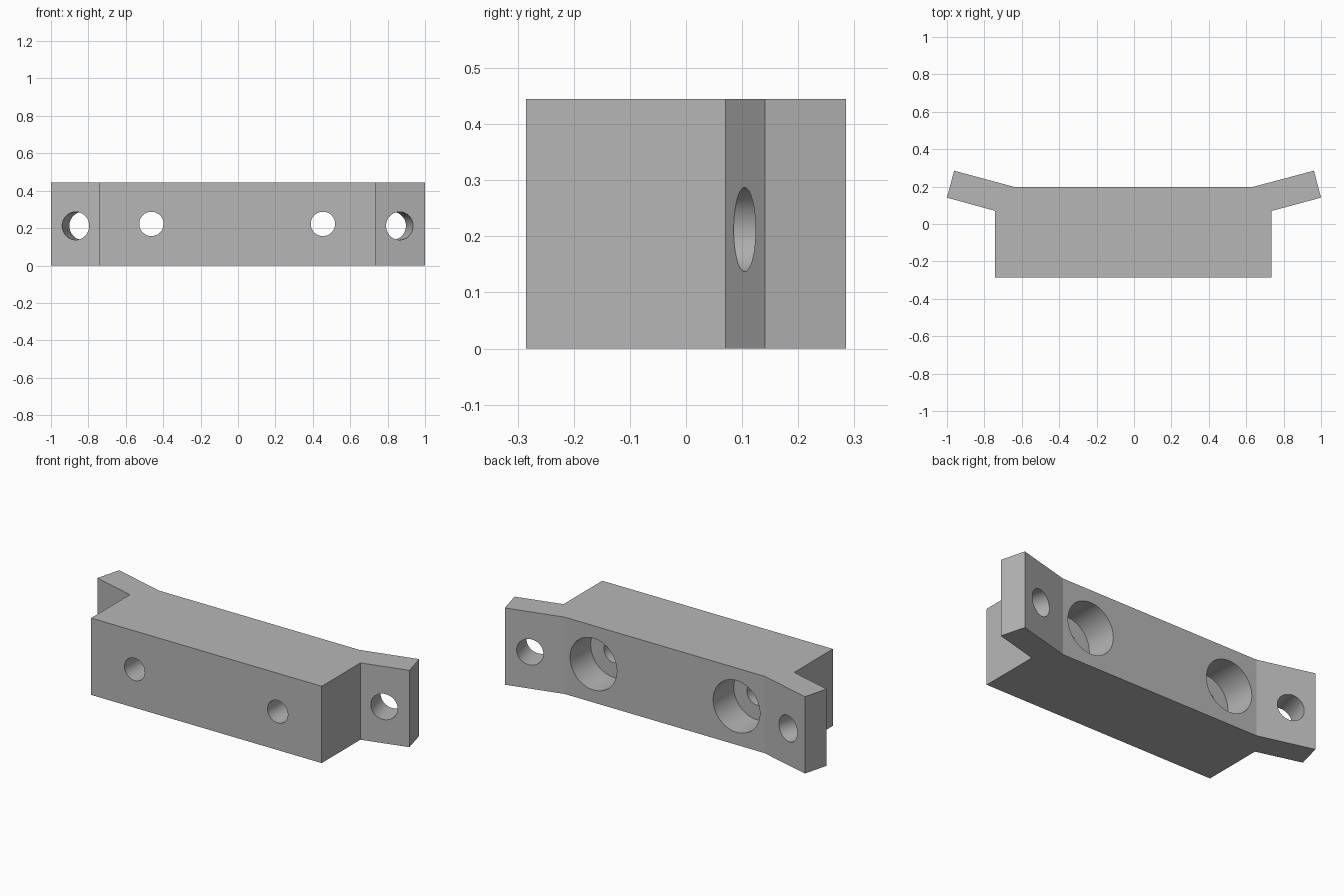
import bpy, bmesh, math
from mathutils import Matrix, Vector

if "Cube" in bpy.data.objects:
    bpy.data.objects.remove(bpy.data.objects["Cube"], do_unlink=True)

HEIGHT = 0.445
MID = HEIGHT / 2
TILT = math.radians(15)

grey = bpy.data.materials.new("plain grey")
grey.use_nodes = True
colour = (0.47, 0.47, 0.47, 1)
grey.diffuse_color = colour
grey.node_tree.nodes["Principled BSDF"].inputs["Base Color"].default_value = colour


def add_object(name, bm):
    bmesh.ops.recalc_face_normals(bm, faces=bm.faces)
    mesh = bpy.data.meshes.new(name)
    bm.to_mesh(mesh)
    bm.free()
    mesh.materials.append(grey)
    obj = bpy.data.objects.new(name, mesh)
    bpy.context.collection.objects.link(obj)
    return obj


def drill(target, centre, radius, length, angle=0):
    """Cut a round hole centred on a point, along y turned about z."""
    bm = bmesh.new()
    place = (Matrix.Translation(Vector(centre)) @ Matrix.Rotation(angle, 4, "Z")
             @ Matrix.Rotation(math.pi / 2, 4, "X"))
    bmesh.ops.create_cone(bm, cap_ends=True, segments=64, radius1=radius,
                          radius2=radius, depth=length, matrix=place)
    cutter = add_object("hole_cutter", bm)
    cutter.hide_render = True
    mod = target.modifiers.new("hole", "BOOLEAN")
    mod.operation = "DIFFERENCE"
    mod.solver = "EXACT"
    mod.object = cutter
    bpy.context.view_layer.objects.active = target
    bpy.ops.object.modifier_apply(modifier=mod.name)
    bpy.data.objects.remove(cutter, do_unlink=True)


# Block with two swept-back mounting ears, extruded from its plan outline
outline = [(-0.742, -0.285), (0.736, -0.285), (0.736, 0.07), (1.0, 0.141),
           (0.962, 0.285), (0.638, 0.199), (-0.643, 0.199), (-0.962, 0.285),
           (-1.0, 0.141), (-0.742, 0.07)]
bm = bmesh.new()
base = bm.faces.new([bm.verts.new((x, y, 0)) for x, y in outline])
top = bmesh.ops.extrude_face_region(bm, geom=[base])["geom"]
bmesh.ops.translate(bm, vec=(0, 0, HEIGHT),
                    verts=[v for v in top if isinstance(v, bmesh.types.BMVert)])
block = add_object("mounting_block", bm)

# Counterbored bolt holes through the block, wide end at the back
for x in (-0.463, 0.454):
    drill(block, (x, 0, MID), 0.065, 1)
    drill(block, (x, 0.21, MID), 0.15, 0.4)

# Plain holes square to the angled ears
for x, side in ((-0.868, -1), (0.864, 1)):
    drill(block, (x, 0.1045, 0.212), 0.075, 0.5, side * TILT)

# Smooth bores with crisp edges
bpy.ops.object.select_all(action="DESELECT")
block.select_set(True)
bpy.context.view_layer.objects.active = block
bpy.ops.object.shade_smooth_by_angle(angle=math.radians(12))
